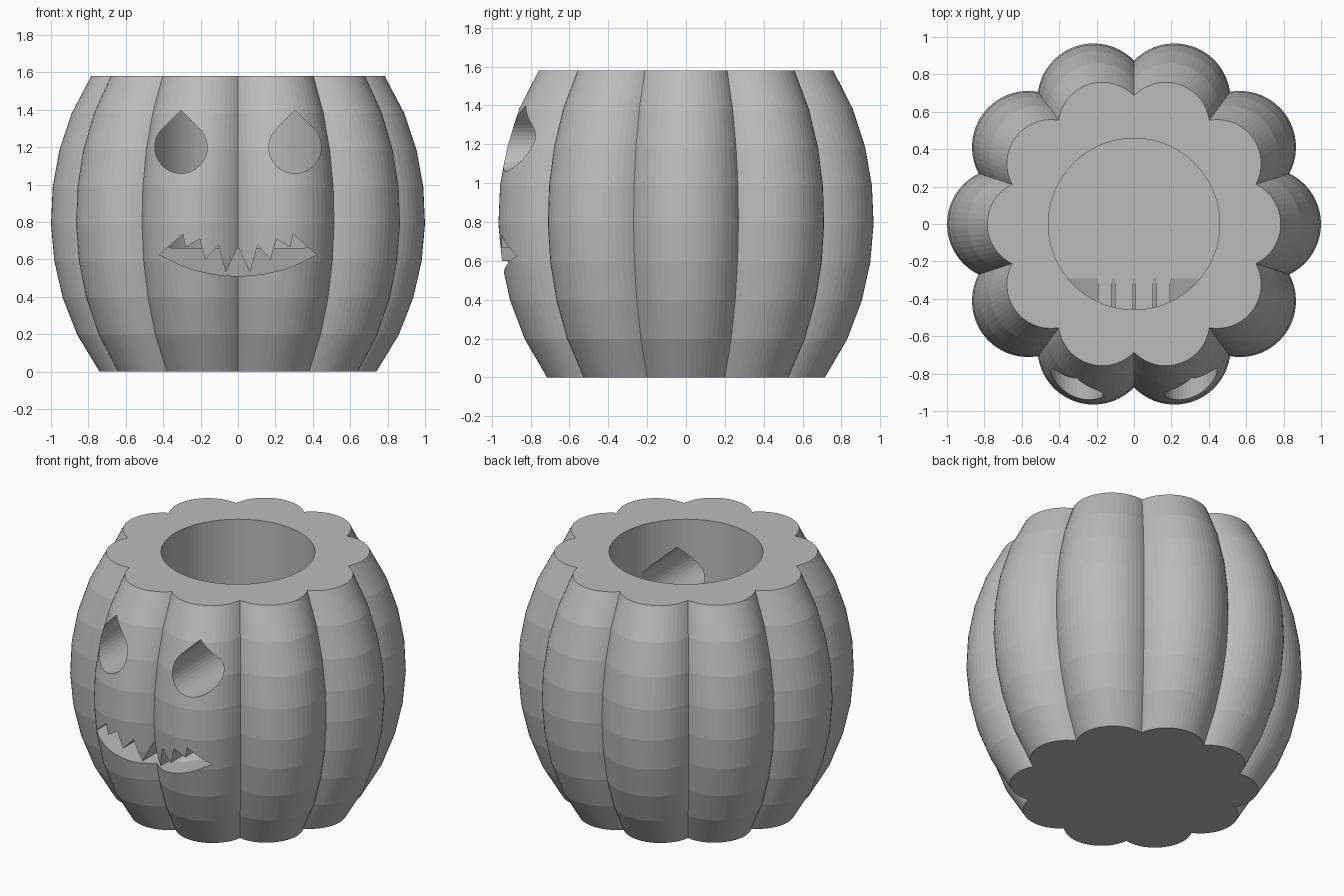
import bpy, bmesh
from math import sin, cos, asin, pi, sqrt, radians

if "Cube" in bpy.data.objects:
    bpy.data.objects.remove(bpy.data.objects["Cube"], do_unlink=True)

HEIGHT = 1.58
LOBES = 10
LOBE_CENTRE, LOBE_RADIUS = 0.70, 0.30
SEGMENTS, BANDS = 20, 8

grey = bpy.data.materials.new("plain_grey")
grey.use_nodes = True
colour = (0.5, 0.5, 0.5, 1)
grey.diffuse_color = colour
grey.node_tree.nodes["Principled BSDF"].inputs["Base Color"].default_value = colour


def loft(name, rings):
    """Closed solid through a stack of equal-length rings."""
    bm = bmesh.new()
    rows = [[bm.verts.new(p) for p in ring] for ring in rings]
    n = len(rows[0])
    for a, b in zip(rows, rows[1:]):
        for i in range(n):
            j = (i + 1) % n
            bm.faces.new((a[i], a[j], b[j], b[i]))
    bm.faces.new(rows[0][::-1])
    bm.faces.new(rows[-1])
    bmesh.ops.recalc_face_normals(bm, faces=bm.faces)
    mesh = bpy.data.meshes.new(name)
    bm.to_mesh(mesh)
    bm.free()
    mesh.materials.append(grey)
    obj = bpy.data.objects.new(name, mesh)
    bpy.context.collection.objects.link(obj)
    return obj


# Ribbed outline: ten circular lobes meeting in sharp valleys
half_step = pi / LOBES
half_arc = half_step + asin(LOBE_CENTRE * sin(half_step) / LOBE_RADIUS)
outline = []
for k in range(LOBES):
    turn = 2 * half_step * k
    for s in range(SEGMENTS):
        a = turn + half_arc * (2 * s / SEGMENTS - 1)
        outline.append((LOBE_CENTRE * cos(turn) + LOBE_RADIUS * cos(a),
                        LOBE_CENTRE * sin(turn) + LOBE_RADIUS * sin(a)))


# Bulging body with flat top and bottom
def bulge(z):
    return sqrt(1 - ((z - 0.822) / 1.2225) ** 2)


levels = [HEIGHT * i / BANDS for i in range(BANDS + 1)]
body = loft("pumpkin_body", [[(x * bulge(z), y * bulge(z), z) for x, y in outline]
                             for z in levels])

# Round cavity open at the top
circle = [(0.458 * cos(radians(a)), 0.458 * sin(radians(a))) for a in range(0, 360, 4)]
cutters = [loft("cavity_cutter", [[(x, y, z) for x, y in circle] for z in (0.66, 1.8)])]

# Teardrop eyes: three quarters of a circle closed by a right-angled tip
EYE_X, EYE_Z, EYE_R = 0.305, 1.2, 0.14
drop = [(EYE_R * cos(radians(a)), EYE_R * sin(radians(a))) for a in range(135, 406, 9)]
drop.append((0, EYE_R * sqrt(2)))
for side, name in ((1, "left_eye_cutter"), (-1, "right_eye_cutter")):
    cutters.append(loft(name, [[(side * EYE_X + x, y, EYE_Z + z) for x, z in drop]
                               for y in (-1.2, -0.08)]))

# Jagged grin, mirrored, with a back wall sloping up to the cavity floor
teeth = [(0, 0.67), (0.065, 0.53), (0.105, 0.675), (0.175, 0.6),
         (0.205, 0.71), (0.28, 0.665), (0.295, 0.735), (0.42, 0.625)]
lip = [(0.32, 0.575), (0.24, 0.545), (0.13, 0.52), (0, 0.51)]
half = teeth + lip
grin = half + [(-x, z) for x, z in half[-2:0:-1]]
cutters.append(loft("mouth_cutter", [[(x, -1.2, z) for x, z in grin],
                                     [(x, -0.82 + (z - 0.5) * 3.3, z) for x, z in grin]]))

# Carve everything out of the body
for cutter in cutters:
    cutter.hide_render = True
    cutter.hide_set(True)
    mod = body.modifiers.new(cutter.name, 'BOOLEAN')
    mod.operation = 'DIFFERENCE'
    mod.solver = 'EXACT'
    mod.object = cutter
bpy.context.view_layer.objects.active = body
body.select_set(True)
for mod in list(body.modifiers):
    bpy.ops.object.modifier_apply(modifier=mod.name)
for cutter in cutters:
    bpy.data.objects.remove(cutter, do_unlink=True)
